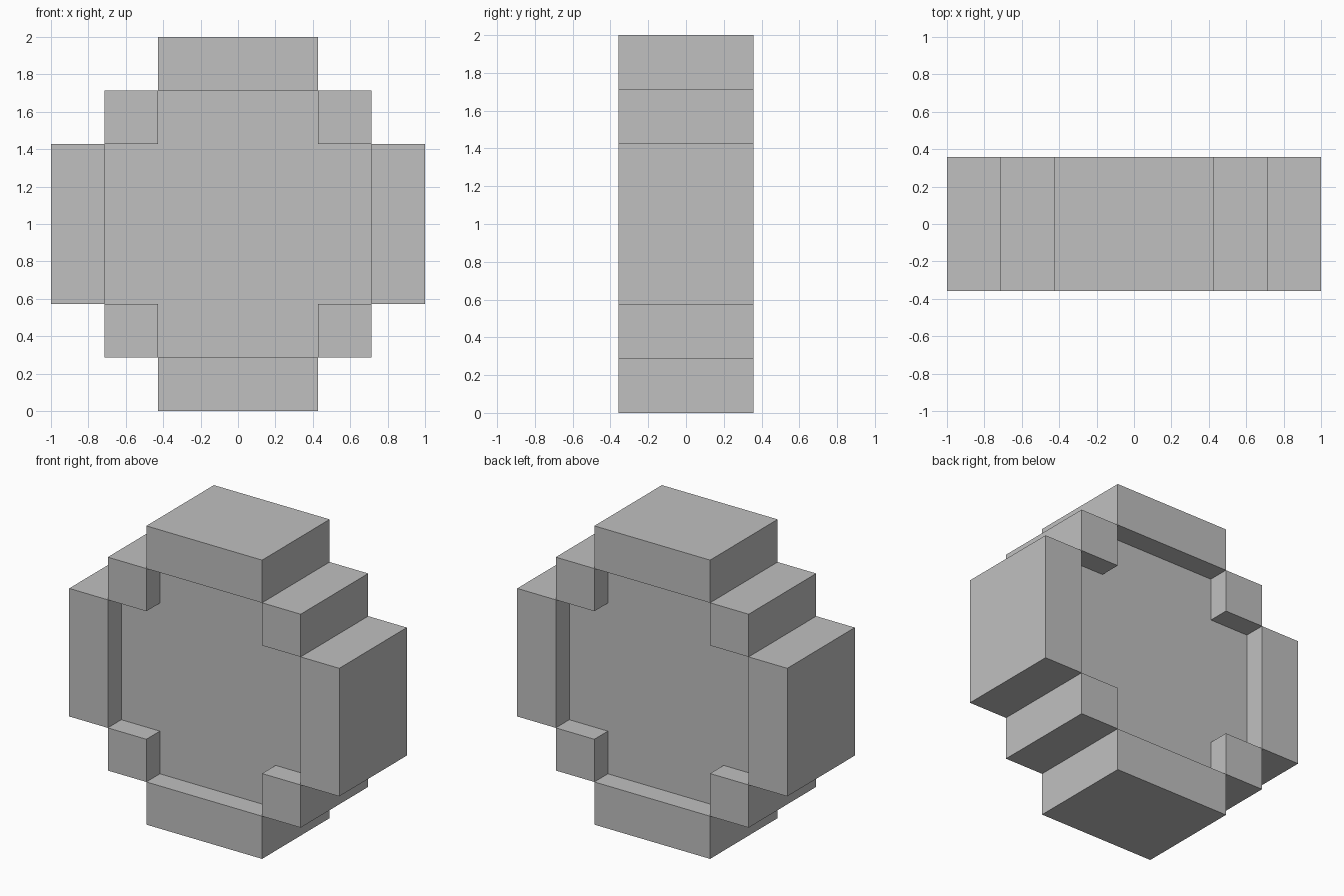
import bpy
import bmesh

cube = bpy.data.objects.get("Cube")
if cube:
    bpy.data.objects.remove(cube, do_unlink=True)

U = 2 / 7          # one step of the outline
INNER, MID, OUTER = 1.5 * U, 2.5 * U, 3.5 * U
RIM_DEPTH, PANEL_DEPTH = 1.25 * U, 0.75 * U

grey = bpy.data.materials.new("plain_grey")
grey.use_nodes = True
colour = (0.53, 0.53, 0.53, 1)
grey.diffuse_color = colour
grey.node_tree.nodes["Principled BSDF"].inputs["Base Color"].default_value = colour


def slab(name, outline, half_depth):
    """Extrude an x-z outline, measured from the middle, evenly along y."""
    bm = bmesh.new()
    face = bm.faces.new([bm.verts.new((x, -half_depth, z + 1)) for x, z in outline])
    extruded = bmesh.ops.extrude_face_region(bm, geom=[face])["geom"]
    moved = [v for v in extruded if isinstance(v, bmesh.types.BMVert)]
    bmesh.ops.translate(bm, verts=moved, vec=(0, 2 * half_depth, 0))
    bmesh.ops.recalc_face_normals(bm, faces=bm.faces)
    mesh = bpy.data.meshes.new(name)
    bm.to_mesh(mesh)
    bm.free()
    mesh.materials.append(grey)
    obj = bpy.data.objects.new(name, mesh)
    bpy.context.collection.objects.link(obj)
    return obj


def block(name, x0, x1, z0, z1):
    return slab(name, [(x0, z0), (x1, z0), (x1, z1), (x0, z1)], RIM_DEPTH)


# Recessed cross-shaped panel, one quarter outline turned four times
quarter = [(MID, -INNER), (MID, INNER), (INNER, INNER)]
cross = []
for _ in range(4):
    cross += quarter
    quarter = [(-z, x) for x, z in quarter]
slab("centre_panel", cross, PANEL_DEPTH)

# Raised rim: long blocks on the four sides
for side, s in (("left", 1), ("right", -1)):
    block(side + "_rim", s * MID, s * OUTER, -INNER, INNER)
for level, s in (("top", 1), ("bottom", -1)):
    block(level + "_rim", -INNER, INNER, s * MID, s * OUTER)

# Raised rim: small blocks stepping round the corners
for side, sx in (("left", 1), ("right", -1)):
    for level, sz in (("top", 1), ("bottom", -1)):
        block(level + "_" + side + "_corner",
              sx * INNER, sx * MID, sz * INNER, sz * MID)
